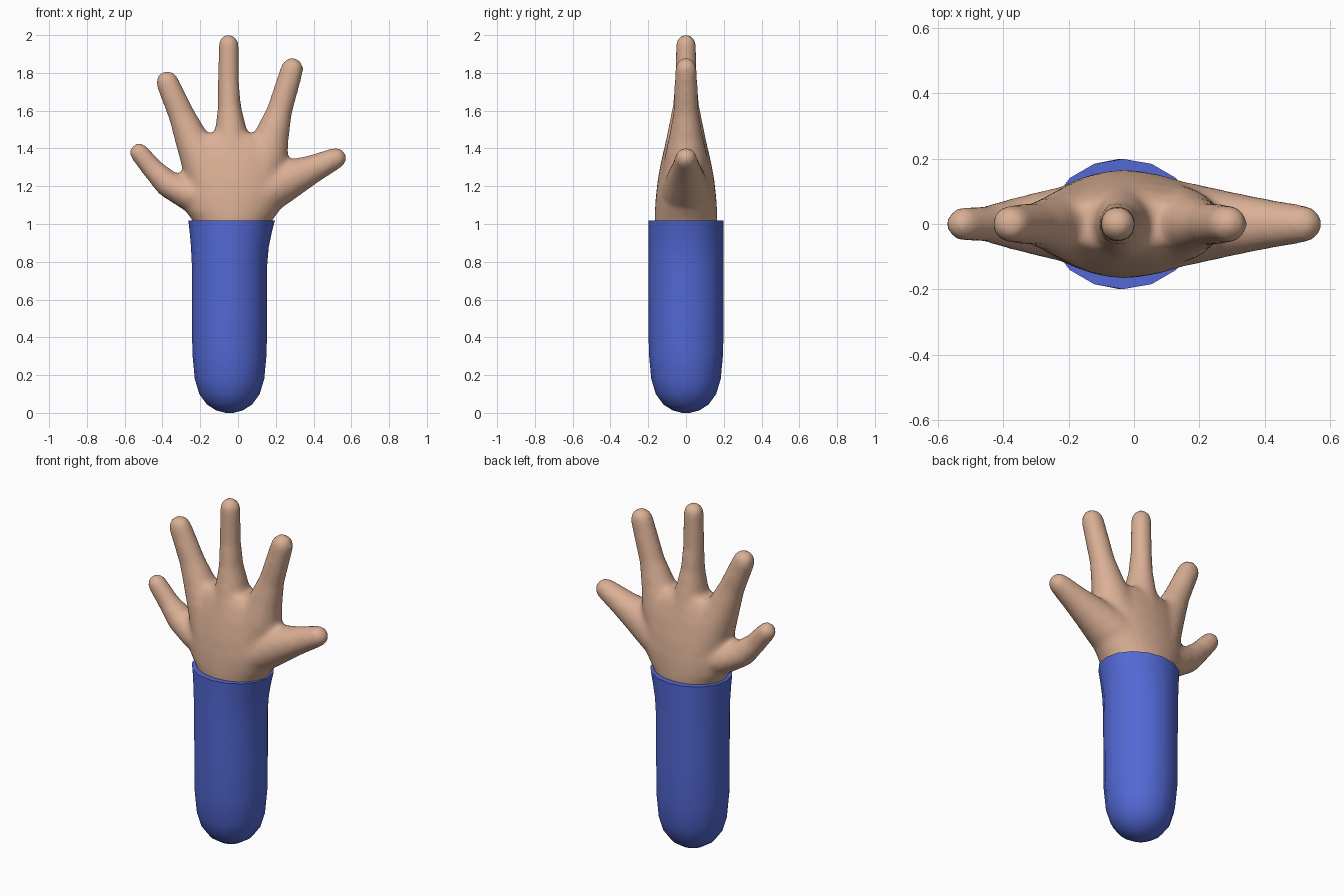
import bpy, bmesh, math
from mathutils import Vector

if "Cube" in bpy.data.objects:
    bpy.data.objects.remove(bpy.data.objects["Cube"])


def material(name, rgb):
    m = bpy.data.materials.new(name)
    m.diffuse_color = (*rgb, 1)
    m.use_nodes = True
    m.node_tree.nodes["Principled BSDF"].inputs["Base Color"].default_value = m.diffuse_color
    return m


skin = material("skin", (0.70, 0.43, 0.30))
blue = material("sleeve blue", (0.085, 0.14, 0.66))


def loft(bm, rings):
    """Skin a list of vertex-position rings and close both ends."""
    loops = [[bm.verts.new(p) for p in ring] for ring in rings]
    n = len(loops[0])
    for a, b in zip(loops, loops[1:]):
        for i in range(n):
            j = (i + 1) % n
            bm.faces.new((a[i], a[j], b[j], b[i]))
    bm.faces.new(loops[0][::-1])
    bm.faces.new(loops[-1])


def ellipse(centre, side, rx, ry, n):
    return [centre + side * (rx * math.cos(math.tau * i / n))
            + Vector((0, 1, 0)) * (ry * math.sin(math.tau * i / n))
            for i in range(n)]


def finger(bm, pts):
    """Tapered limb in the xz plane from (x, z, half width, half depth); last point is the tip centre."""
    c = [Vector((p[0], 0, p[1])) for p in pts]
    rings = []
    for i, p in enumerate(pts):
        d = (c[min(i + 1, len(c) - 1)] - c[max(i - 1, 0)]).normalized()
        side = Vector((d.z, 0, -d.x))
        rings.append(ellipse(c[i], side, p[2], p[3], 24))
    r, ry = pts[-1][2:]
    for a in (20, 40, 58, 72, 83):
        a = math.radians(a)
        rings.append(ellipse(c[-1] + d * r * math.sin(a), side,
                             r * math.cos(a), ry * math.cos(a), 24))
    loft(bm, rings)


def finish(name, bm, mat):
    bmesh.ops.recalc_face_normals(bm, faces=bm.faces[:])
    me = bpy.data.meshes.new(name)
    bm.to_mesh(me)
    bm.free()
    me.materials.append(mat)
    ob = bpy.data.objects.new(name, me)
    bpy.context.collection.objects.link(ob)
    return ob


# Hand: palm and five digits fused into one smooth surface
bm = bmesh.new()
palm = [(-0.03, 0.92, 0.18, 0.15), (-0.03, 1.01, 0.205, 0.165), (-0.03, 1.07, 0.25, 0.165),
        (-0.02, 1.15, 0.29, 0.160), (-0.015, 1.25, 0.28, 0.148), (-0.015, 1.35, 0.275, 0.128),
        (-0.02, 1.43, 0.245, 0.105), (-0.04, 1.48, 0.17, 0.08)]
loft(bm, [ellipse(Vector((x, 0, z)), Vector((1, 0, 0)), rx, ry, 32)
          for x, z, rx, ry in palm])
digits = [
    # little finger
    [(-0.14, 1.14, 0.09, 0.13), (-0.27, 1.16, 0.085, 0.105), (-0.375, 1.215, 0.072, 0.078),
     (-0.45, 1.29, 0.058, 0.055), (-0.522, 1.377, 0.052, 0.052)],
    # ring finger
    [(-0.14, 1.20, 0.13, 0.14), (-0.20, 1.36, 0.11, 0.11), (-0.25, 1.46, 0.088, 0.085),
     (-0.30, 1.58, 0.070, 0.065), (-0.374, 1.75, 0.061, 0.058)],
    # middle finger
    [(-0.03, 1.15, 0.15, 0.157), (-0.035, 1.35, 0.12, 0.128), (-0.037, 1.48, 0.088, 0.10),
     (-0.045, 1.62, 0.062, 0.072), (-0.05, 1.75, 0.056, 0.058), (-0.05, 1.95, 0.054, 0.054)],
    # index finger
    [(0.08, 1.20, 0.14, 0.14), (0.15, 1.37, 0.12, 0.11), (0.18, 1.47, 0.092, 0.088),
     (0.22, 1.60, 0.068, 0.066), (0.286, 1.82, 0.061, 0.058)],
    # thumb
    [(0.06, 1.13, 0.12, 0.15), (0.20, 1.20, 0.115, 0.12), (0.30, 1.25, 0.098, 0.098),
     (0.40, 1.293, 0.075, 0.078), (0.518, 1.348, 0.057, 0.058)],
]
for d in digits:
    finger(bm, d)
hand = finish("hand", bm, skin)
rm = hand.modifiers.new("fuse", 'REMESH')
rm.mode = 'VOXEL'
rm.voxel_size = 0.015
rm.use_smooth_shade = True
sm = hand.modifiers.new("soften", 'SMOOTH')
sm.factor = 0.5
sm.iterations = 10

# Sleeve: sixteen-sided tube with a rounded bottom and a flared cuff
bm = bmesh.new()
sleeve = [(-0.045, 0.0, 0.02, 0.02), (-0.045, 0.013, 0.07, 0.07), (-0.045, 0.045, 0.12, 0.12),
          (-0.045, 0.10, 0.16, 0.16), (-0.045, 0.18, 0.184, 0.184), (-0.045, 0.32, 0.197, 0.197),
          (-0.045, 0.55, 0.198, 0.198), (-0.045, 0.78, 0.199, 0.199), (-0.043, 0.88, 0.206, 0.199),
          (-0.038, 0.96, 0.218, 0.199), (-0.034, 1.018, 0.229, 0.199)]
loft(bm, [ellipse(Vector((x, 0, z)), Vector((1, 0, 0)), rx, ry, 16)
          for x, z, rx, ry in sleeve])
ob = finish("sleeve", bm, blue)
bpy.context.view_layer.objects.active = ob
ob.select_set(True)
bpy.ops.object.shade_smooth_by_angle(angle=math.radians(50))
